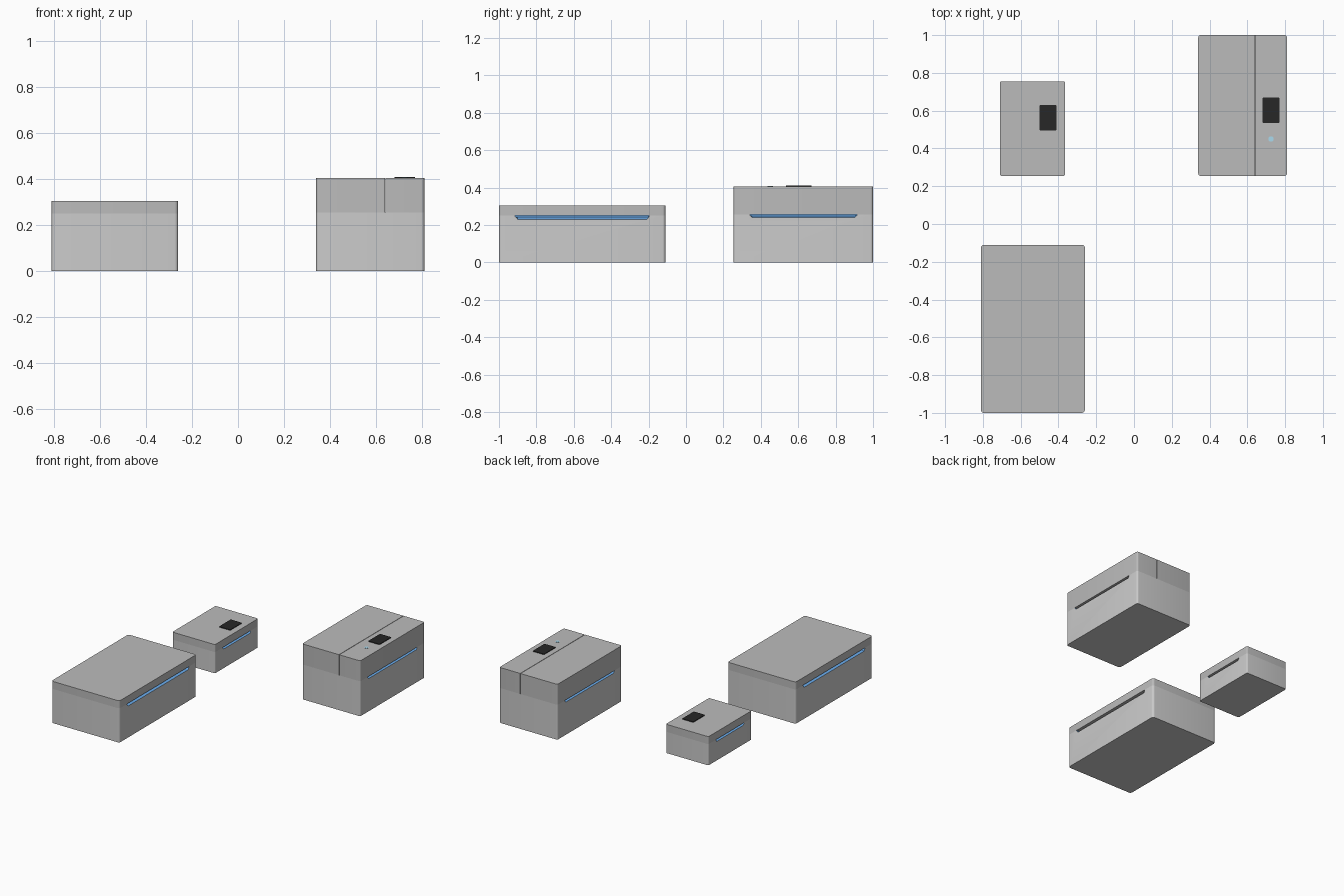
import bpy, bmesh, math

if "Cube" in bpy.data.objects:
    bpy.data.objects.remove(bpy.data.objects["Cube"])


def material(name, rgb):
    m = bpy.data.materials.new(name)
    m.diffuse_color = (*rgb, 1)
    m.use_nodes = True
    m.node_tree.nodes["Principled BSDF"].inputs["Base Color"].default_value = m.diffuse_color
    return m


BASE = material("light_grey", (0.8, 0.8, 0.8))
LID = material("mid_grey", (0.5, 0.5, 0.5))
BLUE = material("blue_strip", (0.15, 0.42, 0.85))
BLACK = material("black_panel", (0.02, 0.02, 0.02))
CYAN = material("button_blue", (0.4, 0.7, 0.85))


def add_object(name, bm, mats):
    bmesh.ops.recalc_face_normals(bm, faces=bm.faces)
    me = bpy.data.meshes.new(name)
    bm.to_mesh(me)
    bm.free()
    for m in mats:
        me.materials.append(m)
    ob = bpy.data.objects.new(name, me)
    bpy.context.collection.objects.link(ob)
    bpy.ops.object.select_all(action='DESELECT')
    ob.select_set(True)
    bpy.context.view_layer.objects.active = ob
    bpy.ops.object.shade_smooth_by_angle(angle=math.radians(30))
    return ob


def prism(bm, bottom, top):
    lo = [bm.verts.new(p) for p in bottom]
    hi = [bm.verts.new(p) for p in top]
    faces = [bm.faces.new(lo), bm.faces.new(hi)]
    for i in range(len(lo)):
        j = (i + 1) % len(lo)
        faces.append(bm.faces.new((lo[i], lo[j], hi[j], hi[i])))
    return faces


def slab(name, x0, x1, y0, y1, z0, z1, mats, left=0.0, right=0.0, seg=5):
    """Upright block; left and right are the corner radii on each x side."""
    pts = []
    for cx, cy, sx, sy, r, a in ((x1, y1, -1, -1, right, 0), (x0, y1, 1, -1, left, 90),
                                 (x0, y0, 1, 1, left, 180), (x1, y0, -1, 1, right, 270)):
        if r == 0:
            pts.append((cx, cy))
            continue
        for k in range(seg + 1):
            t = math.radians(a + 90 * k / seg)
            pts.append((cx + sx * r + r * math.cos(t), cy + sy * r + r * math.sin(t)))
    bm = bmesh.new()
    prism(bm, [(x, y, z0) for x, y in pts], [(x, y, z1) for x, y in pts])
    return add_object(name, bm, mats)


def bin_base(name, x0, x1, y0, y1, h, r, groove):
    """Lower box with a blue finger groove under the lid on both long sides."""
    base = slab(name + "_base", x0, x1, y0, y1, 0, h, [BASE, BLUE], r, r)
    a, b, up = y0 + 0.087, y1 - 0.087, 0.02
    bm = bmesh.new()
    for edge, s in ((x1, 1), (x0, -1)):
        def section(x, z):
            return [(x, a, h + up), (x, a, h - 0.005), (x, a + 0.013, z),
                    (x, b - 0.013, z), (x, b, h - 0.005), (x, b, h + up)]
        slope = 0.6 * groove / 0.03
        for f in prism(bm, section(edge + s * 0.01, h - groove - 0.01 * slope),
                       section(edge - s * 0.03, h - groove + 0.03 * slope)):
            f.material_index = 1
    cutter = add_object(name + "_groove_cutter", bm, [BASE, BLUE])
    cutter.hide_render = True
    cutter.display_type = 'WIRE'
    mod = base.modifiers.new("grooves", 'BOOLEAN')
    mod.operation = 'DIFFERENCE'
    mod.solver = 'EXACT'
    mod.object = cutter


def panel(name, x0, x1, y0, y1, z):
    slab(name, x0, x1, y0, y1, z - 0.004, z + 0.005, [BLACK], 0.006, 0.006, 3)


# large box with a plain lid
bin_base("large_box", -0.81, -0.26, -1.0, -0.11, 0.25, 0.016, 0.02)
slab("large_box_lid", -0.81, -0.26, -1.0, -0.11, 0.25, 0.305, [LID], 0.016, 0.016)

# small box with a control panel
bin_base("small_box", -0.71, -0.365, 0.255, 0.755, 0.155, 0.009, 0.016)
slab("small_box_lid", -0.71, -0.365, 0.255, 0.755, 0.155, 0.21, [LID], 0.009, 0.009)
panel("small_box_panel", -0.50, -0.41, 0.495, 0.63, 0.21)

# tall box with a lid split in two
bin_base("tall_box", 0.34, 0.81, 0.255, 1.0, 0.255, 0.013, 0.016)
slab("tall_box_main_lid", 0.34, 0.638, 0.255, 1.0, 0.255, 0.405, [LID], 0.013, 0)
slab("tall_box_control_lid", 0.641, 0.81, 0.255, 1.0, 0.255, 0.405, [LID], 0, 0.013)
panel("tall_box_panel", 0.68, 0.77, 0.535, 0.67, 0.405)

# round button beside the panel
bm = bmesh.new()
ring = [(0.725 + 0.014 * math.cos(k * math.pi / 12), 0.45 + 0.014 * math.sin(k * math.pi / 12))
        for k in range(24)]
prism(bm, [(x, y, 0.40) for x, y in ring], [(x, y, 0.407) for x, y in ring])
add_object("tall_box_button", bm, [CYAN])
